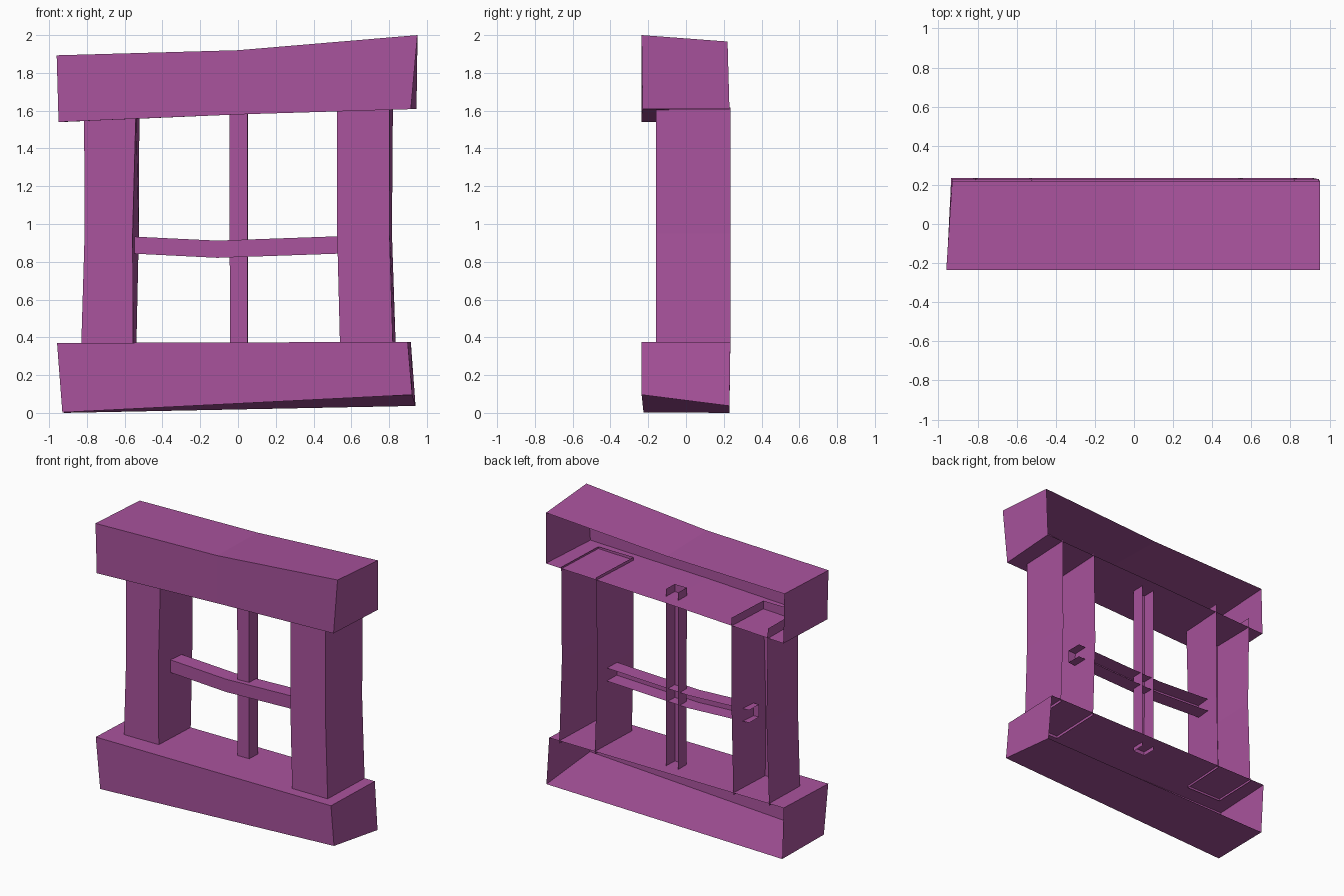
import bpy

mat = bpy.data.materials.new("purple_paint")
mat.diffuse_color = (0.40, 0.087, 0.34, 1)


def channel(name, sections, caps=False):
    """Open-backed channel: joins matching 4-point U sections, optional end caps."""
    verts = [p for s in sections for p in s]
    faces = []
    for k in range(len(sections) - 1):
        a, b = 4 * k, 4 * k + 4
        faces += [(a + i, b + i, b + i + 1, a + i + 1) for i in range(3)]
    if caps:
        n = len(verts)
        faces += [(0, 1, 2, 3), (n - 1, n - 2, n - 3, n - 4)]
    me = bpy.data.meshes.new(name)
    me.from_pydata(verts, [], faces)
    me.materials.append(mat)
    ob = bpy.data.objects.new(name, me)
    bpy.context.collection.objects.link(ob)
    return ob


def upright(name, rows, front, back):
    """Vertical channel; row = z, left front, right front, left back, right back."""
    channel(name, [[(rb, back, z), (rf, front, z), (lf, front, z), (lb, back, z)]
                   for z, lf, rf, lb, rb in rows])


# Crooked top beam with a bend in the middle
channel("lintel", [
    [(-0.93, 0.23, 1.54), (-0.95, -0.235, 1.54), (-0.96, -0.235, 1.893), (-0.93, 0.22, 1.89)],
    [(0.0, 0.23, 1.58), (0.0, -0.235, 1.58), (0.0, -0.235, 1.92), (0.0, 0.22, 1.91)],
    [(0.945, 0.23, 1.61), (0.915, -0.23, 1.608), (0.95, -0.235, 2.0), (0.95, 0.22, 1.966)],
], caps=True)

# Bottom sill
channel("sill", [
    [(-0.92, 0.23, 0.0), (-0.93, -0.225, 0.003), (-0.958, -0.235, 0.37), (-0.935, 0.235, 0.37)],
    [(0.94, 0.23, 0.037), (0.922, -0.235, 0.096), (0.898, -0.235, 0.376), (0.915, 0.235, 0.376)],
], caps=True)

# Side posts
upright("left_post", [
    (0.355, -0.83, -0.555, -0.82, -0.538),
    (0.95, -0.812, -0.558, -0.80, -0.525),
    (1.615, -0.815, -0.54, -0.81, -0.522)], -0.10, 0.235)
upright("right_post", [
    (0.355, 0.54, 0.82, 0.555, 0.835),
    (0.95, 0.525, 0.802, 0.535, 0.815),
    (1.618, 0.525, 0.803, 0.545, 0.82)], -0.16, 0.235)

# Slim window bars
upright("vertical_bar", [
    (0.345, -0.043, 0.05, -0.043, 0.053),
    (1.635, -0.045, 0.05, -0.043, 0.053)], 0.055, 0.15)
channel("horizontal_bar", [
    [(x, 0.13, lo), (x, 0.02, lo), (x, 0.02, hi), (x, 0.13, hi)]
    for x, lo, hi in [(-0.59, 0.845, 0.935), (-0.11, 0.821, 0.912), (0.59, 0.845, 0.937)]])
